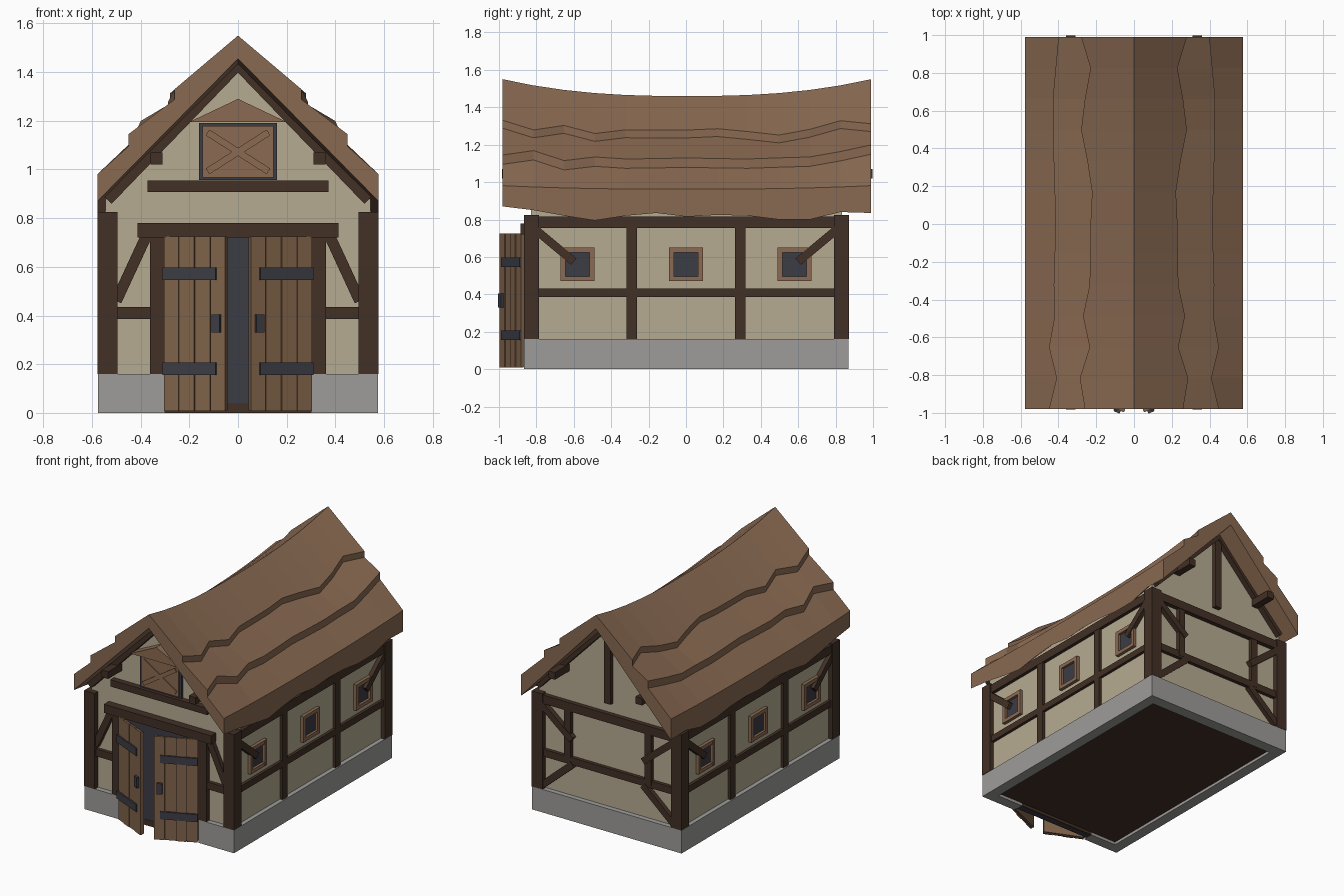
import bpy, bmesh, math
from mathutils import Vector, Matrix

if "Cube" in bpy.data.objects:
    bpy.data.objects.remove(bpy.data.objects["Cube"])


def material(name, r, g, b):
    m = bpy.data.materials.new(name)
    m.diffuse_color = (r, g, b, 1)
    m.use_nodes = True
    m.node_tree.nodes["Principled BSDF"].inputs["Base Color"].default_value = m.diffuse_color
    return m


PLASTER = material("cream plaster", .47, .41, .29)
STONE = material("grey stone", .34, .335, .325)
TIMBER = material("dark timber", .054, .030, .019)
ROOF = material("brown roof", .25, .142, .083)
WOOD = material("door wood", .215, .123, .068)
SLATE = material("dark slate", .045, .045, .06)
TRIM = material("trim wood", .26, .145, .085)


def mesh(name, verts, faces, mat):
    me = bpy.data.meshes.new(name)
    me.from_pydata([tuple(v) for v in verts], [], faces)
    me.materials.append(mat)
    bm = bmesh.new()
    bm.from_mesh(me)
    bmesh.ops.recalc_face_normals(bm, faces=bm.faces)
    bm.to_mesh(me)
    bm.free()
    ob = bpy.data.objects.new(name, me)
    bpy.context.collection.objects.link(ob)
    return ob


def prism(name, sections, mat):
    # joins equal rings of points into a closed solid
    n, k = len(sections[0]), len(sections)
    faces = [(a * n + i, a * n + (i + 1) % n, (a + 1) * n + (i + 1) % n, (a + 1) * n + i)
             for a in range(k - 1) for i in range(n)]
    faces += [tuple(range(n)), tuple(range((k - 1) * n, k * n))]
    return mesh(name, [p for s in sections for p in s], faces, mat)


def box(name, x, y, z, mat, mtx=Matrix()):
    rings = [[mtx @ Vector((a, b, c)) for a, b in
              ((x[0], y[0]), (x[1], y[0]), (x[1], y[1]), (x[0], y[1]))] for c in z]
    return prism(name, rings, mat)


def beam(name, p, q, width, out, depth, mat):
    # bar from p to q, its outer face pushed along "out" and "depth" thick
    p, q, out = Vector(p), Vector(q), Vector(out)
    side = (q - p).cross(out).normalized() * width / 2
    back = -out * depth
    return prism(name, [[e + side, e - side, e - side + back, e + side + back] for e in (p, q)], mat)


# stone base ring with a door gap, and a dark floor
for s in (-1, 1):
    box("base_side", (s * .575, s * .50), (-.865, .87), (0, .16), STONE)
    box("base_front", (s * .30, s * .51), (-.865, -.79), (0, .16), STONE)
box("base_back", (-.51, .51), (.79, .87), (0, .16), STONE)
box("floor", (-.51, .51), (-.80, .80), (.02, .05), TIMBER)
box("door_sill", (-.30, .30), (-.84, -.79), (0, .04), TIMBER)

# plaster house body
body = [(-.545, .16), (.545, .16), (.545, .875), (0, 1.41), (-.545, .875)]
prism("plaster_walls", [[(x, y, z) for x, z in body] for y in (-.83, .835)], PLASTER)

# sagging roof of three ragged tiers per side
x1 = [.26, .287, .235, .27, .235, .232, .23, .222, .247, .28, .26, .23, .28]
x2 = [.45, .41, .45, .42, .425, .42, .415, .42, .425, .425, .43, .415, .40]
low = [.87, .85, .82, .795, .82, .835, .815, .825, .82, .80, .80, .84, .835]
rings = []
for i in range(13):
    t = i / 6 - 1
    sag = .09 * abs(t) ** 2.5
    a, b = x1[i], x2[i]
    za, zb = 1.46 - .79 * a, 1.125 - .9 * (b - .42)
    half = [(a, za), (a, za - .042), (b, zb), (b, zb - .05), (.577, .962)]
    half = [(x, z + sag * (1 - (x / .65) ** 2)) for x, z in half] + [(.577, low[i])]
    ring = [(0, 1.46 + sag)] + half + [(0, 1.365 + sag)] + [(-x, z) for x, z in reversed(half)]
    rings.append([(x, .005 + t * .985, z) for x, z in ring])
prism("roof", rings, ROOF)

for s in (-1, 1):
    # corner posts
    for y in ((-.867, -.785), (.79, .872)):
        box("corner_post", (s * .495, s * .577), y, (.16, .825), TIMBER)
    # side wall framing
    o = (s, 0, 0)
    box("side_top_beam", (s * .53, s * .568), (-.80, .80), (.755, .815), TIMBER)
    box("side_mid_rail", (s * .53, s * .565), (-.80, .80), (.385, .43), TIMBER)
    for t in (-1, 1):
        box("side_stud", (s * .53, s * .566), (t * .263, t * .318), (.16, .76), TIMBER)
        beam("side_brace", (s * .574, t * .81, .75), (s * .574, t * .60, .575), .045, o, .04, TIMBER)
    # side windows
    for y in (-.58, 0, .58):
        box("window_pane", (s * .54, s * .55), (y - .07, y + .07), (.49, .63), SLATE)
        for t in (-1, 1):
            box("window_jamb", (s * .53, s * .568), (y + t * .064, y + t * .09), (.47, .65), TRIM)
            zc = .56 + t * .077
            box("window_rail", (s * .53, s * .567), (y - .07, y + .07), (zc - .013, zc + .013), TRIM)
    # gable rafters and purlin ends, both ends
    for t in (-1, 1):
        beam("gable_rafter", (0, t * .875, 1.43), (s * .535, t * .875, .875), .045, (0, t, 0), .06, TIMBER)
        box("purlin_end", (s * .31, s * .36), (t * .80, t * .99 + .007), (1.02, 1.07), TIMBER)
    # front framing
    box("door_post", (s * .297, s * .362), (-.865, -.80), (.16, .73), TIMBER)
    box("front_mid_rail", (s * .36, s * .50), (-.855, -.82), (.385, .435), TIMBER)
    beam("front_brace", (s * .375, -.86, .73), (s * .50, -.86, .46), .045, (0, -1, 0), .04, TIMBER)
    # back framing
    box("back_stud", (s * .285, s * .335), (.82, .862), (.40, .78), TIMBER)
    beam("back_upper_brace", (s * .51, .87, .75), (s * .275, .87, .56), .045, (0, 1, 0), .04, TIMBER)
    beam("back_lower_brace", (s * .51, .866, .18), (s * .27, .866, .39), .045, (0, 1, 0), .04, TIMBER)

box("front_lintel", (-.412, .412), (-.885, -.81), (.72, .78), TIMBER)
box("front_loft_beam", (-.372, .372), (-.87, -.82), (.908, .955), TIMBER)
box("back_tie_beam", (-.51, .51), (.82, .866), (.755, .815), TIMBER)
box("back_mid_rail", (-.51, .51), (.82, .86), (.385, .435), TIMBER)
box("back_king_post", (-.025, .025), (.82, .865), (.885, 1.39), TIMBER)
box("doorway_dark", (-.298, .298), (-.838, -.80), (0, .725), SLATE)

# loft hatch with cross boards and small hood
box("hatch_frame", (-.16, .16), (-.85, -.82), (.957, 1.19), SLATE)
box("hatch_panel", (-.145, .145), (-.858, -.83), (.967, 1.178), TRIM)
for s in (-1, 1):
    beam("hatch_cross", (-.125, -.866 - s * .001, 1.072 - s * .08),
         (.125, -.866 - s * .001, 1.072 + s * .08), .028, (0, -1, 0), .015, TRIM)
prism("hatch_hood", [[(-.20, y, 1.195), (.20, y, 1.195), (0, y, 1.29)] for y in (-.90, -.82)], TRIM)

# double doors standing ajar, with planks, straps and handles
for s in (-1, 1):
    m = Matrix.Translation((s * .297, -.86, 0)) @ Matrix.Rotation(s * math.radians(24), 4, 'Z')
    box("door_backing", (0, -s * .278), (-.015, 0), (.012, .72), WOOD, m)
    for i in range(4):
        front = -.022 - .004 * (i % 2)
        box("door_plank", (-s * (i * .07 + .002), -s * (i * .07 + .068)), (front, -.01), (.008, .725), WOOD, m)
    for z in (.155, .545):
        box("door_strap", (0, -s * .24), (-.034, -.02), (z, z + .052), SLATE, m)
    box("door_handle", (-s * .225, -s * .26), (-.042, -.02), (.33, .405), SLATE, m)
